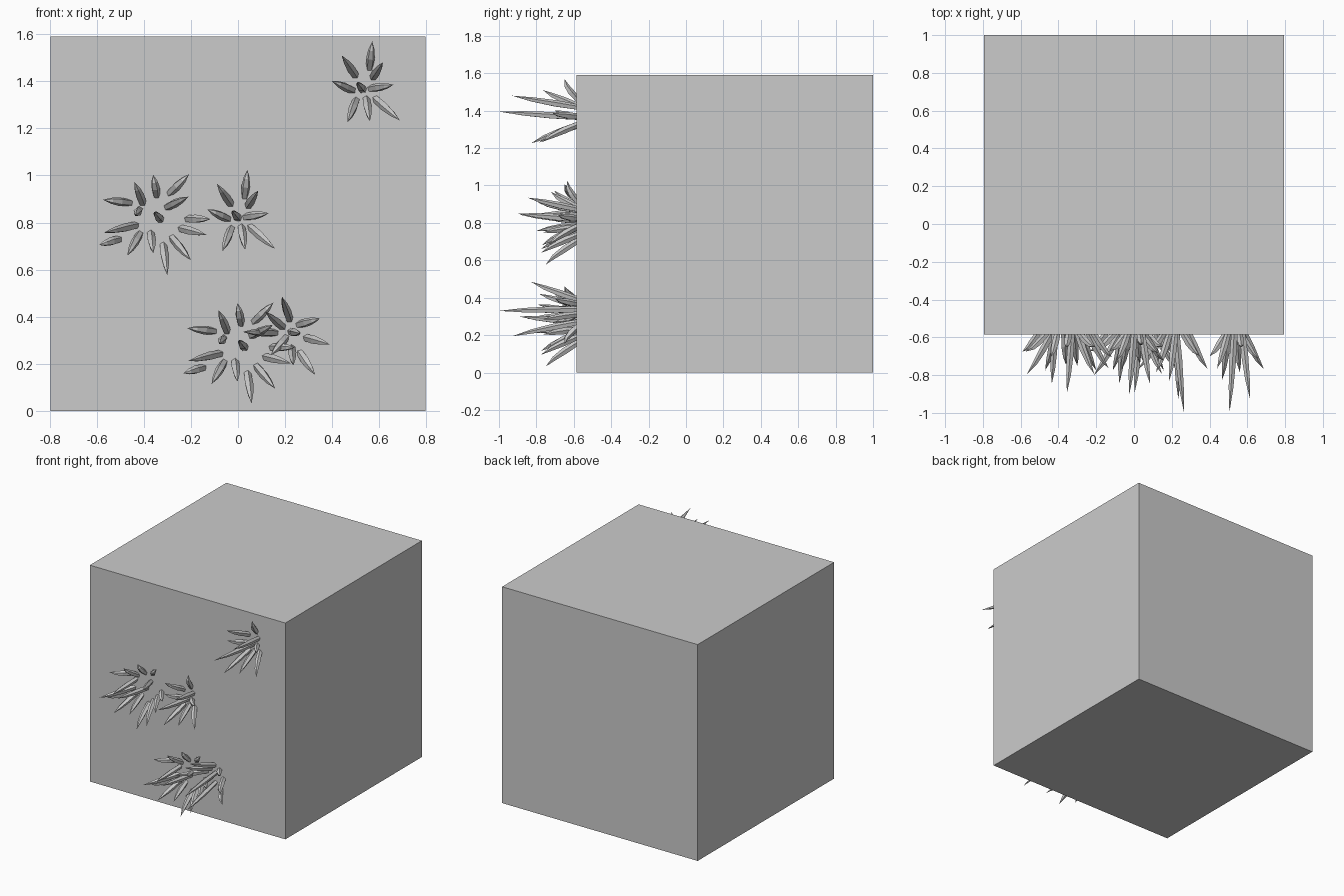
import bpy, bmesh, math
from mathutils import Vector

if "Cube" in bpy.data.objects:
    bpy.data.objects.remove(bpy.data.objects["Cube"])

FACE = -0.585  # y of the cube's front face

# Each spike: base x, z, tip x, z (relative to the cluster centre), tip height off the face
SMALL = [
    (.030, .090, .040, .190, .065), (.045, .040, .085, .100, .345),
    (-.035, .050, -.090, .130, .180), (-.050, -.015, -.130, .020, .115),
    (0, -.015, -.025, .015, .415), (.040, -.010, .130, .005, .130),
    (.060, -.060, .158, -.147, .185), (.015, -.060, .030, -.150, .200),
    (-.030, -.065, -.065, -.155, .245)]
LARGE = [
    (-.110, .055, -.213, .067, .090), (-.047, .060, -.080, .143, .120),
    (.013, .095, 0, .173, .065), (.080, .105, .153, .176, .065),
    (.064, .038, .150, .080, .210), (.153, -.015, .243, -.015, .120),
    (.124, -.057, .226, -.082, .180), (.085, -.100, .160, -.190, .190),
    (.043, -.133, .060, -.253, .165), (.030, -.015, .005, .015, .310),
    (-.060, .023, -.075, .002, .260), (-.080, -.043, -.210, -.073, .215),
    (-.153, -.103, -.230, -.125, .090), (-.060, -.083, -.110, -.170, .190),
    (-.010, -.080, 0, -.160, .160)]


def add_spike(bm, base, tip, sides=5):
    """Faceted, slightly bowed horn with its root sunk in the cube."""
    axis = (tip - base).normalized()
    u = axis.cross(Vector((0.3, 0.2, 1))).normalized()
    v = axis.cross(u)
    rings = []
    for t, r in ((-0.2, .015), (.3, .019), (.65, .013)):
        c = base.lerp(tip, t)
        c.y -= 0.015 * max(0, math.sin(math.pi * t))
        rings.append([bm.verts.new(c + r * (u * math.cos(a) + v * math.sin(a)))
                      for a in (math.tau * k / sides for k in range(sides))])
    end = bm.verts.new(tip)
    bm.faces.new(rings[0])
    for k in range(sides):
        n = (k + 1) % sides
        for lo, hi in zip(rings, rings[1:]):
            bm.faces.new((lo[k], lo[n], hi[n], hi[k]))
        bm.faces.new((rings[-1][k], rings[-1][n], end))


def add_cluster(name, spikes, cx, cz, depth=1.0, turn=0):
    ca, sa = math.cos(math.radians(turn)), math.sin(math.radians(turn))

    def place(x, z, h):
        return Vector((cx + x * ca - z * sa, FACE - h * depth, cz + x * sa + z * ca))
    bm = bmesh.new()
    for bx, bz, tx, tz, h in spikes:
        add_spike(bm, place(bx, bz, 0), place(tx, tz, h))
    bmesh.ops.recalc_face_normals(bm, faces=bm.faces)
    mesh = bpy.data.meshes.new(name)
    bm.to_mesh(mesh)
    bm.free()
    bpy.context.collection.objects.link(bpy.data.objects.new(name, mesh))


# Main block
bpy.ops.mesh.primitive_cube_add(size=1, location=(0, (1 + FACE) / 2, 0.795))
block = bpy.context.object
block.name = "block"
block.scale = (1.59, 1 - FACE, 1.59)

# Spike clusters on the front face
add_cluster("upper_right_spikes", SMALL, .53, 1.38)
add_cluster("middle_spikes", SMALL, 0, .835, depth=.76)
add_cluster("lower_right_spikes", SMALL, .236, .325, turn=-140)
add_cluster("left_spikes", LARGE, -.36, .83)
add_cluster("lower_spikes", LARGE, -.002, .285)
